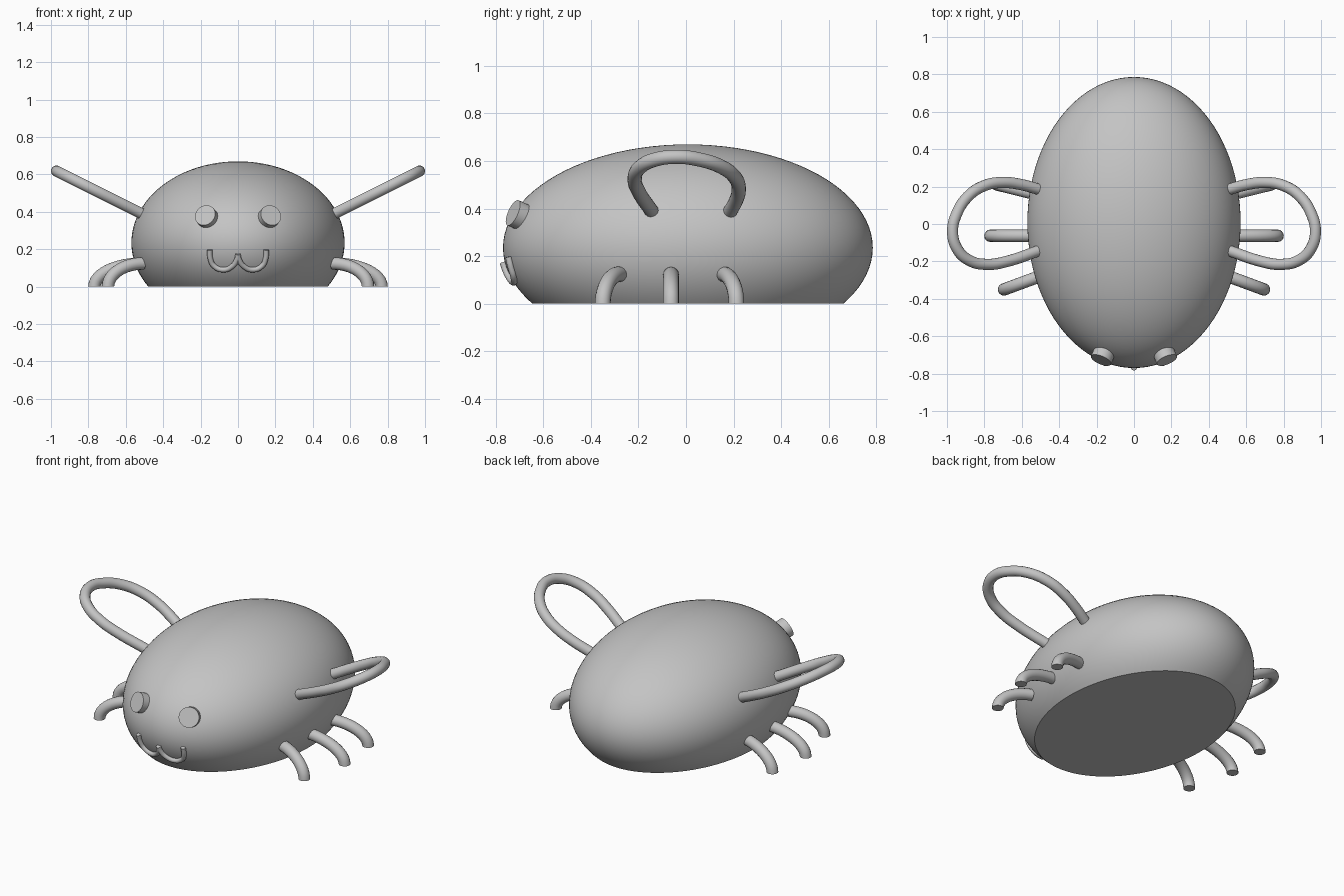
import bpy, bmesh, math
from mathutils import Vector, Matrix

if "Cube" in bpy.data.objects:
    bpy.data.objects.remove(bpy.data.objects["Cube"])

grey = bpy.data.materials.new("plain grey")
grey.diffuse_color = (0.55, 0.55, 0.55, 1)
grey.use_nodes = True
grey.node_tree.nodes["Principled BSDF"].inputs["Base Color"].default_value = grey.diffuse_color

CENTRE = Vector((0, 0.008, 0.235))
RADII = Vector((0.57, 0.778, 0.435))


def finish(obj):
    if not obj.data.materials:
        obj.data.materials.append(grey)
    bpy.ops.object.select_all(action='DESELECT')
    obj.select_set(True)
    bpy.context.view_layer.objects.active = obj
    if obj.type == 'CURVE':
        bpy.ops.object.convert(target='MESH')
    bpy.ops.object.shade_smooth_by_angle(angle=math.radians(35))


def from_bmesh(name, bm):
    bmesh.ops.recalc_face_normals(bm, faces=bm.faces)
    me = bpy.data.meshes.new(name)
    bm.to_mesh(me)
    bm.free()
    obj = bpy.data.objects.new(name, me)
    bpy.context.collection.objects.link(obj)
    finish(obj)


def tube(name, points, radius, handles=None):
    """Round tube through points; handles gives explicit (left, right) pairs."""
    cu = bpy.data.curves.new(name, 'CURVE')
    cu.dimensions = '3D'
    cu.bevel_depth = radius
    cu.bevel_resolution = 6
    cu.use_fill_caps = True
    cu.resolution_u = 12 if handles else 6
    sp = cu.splines.new('BEZIER')
    sp.bezier_points.add(len(points) - 1)
    for i, p in enumerate(points):
        bp = sp.bezier_points[i]
        bp.co = p
        if handles:
            bp.handle_left_type = bp.handle_right_type = 'FREE'
            bp.handle_left, bp.handle_right = handles[i]
        else:
            bp.handle_left_type = bp.handle_right_type = 'AUTO'
    obj = bpy.data.objects.new(name, cu)
    bpy.context.collection.objects.link(obj)
    finish(obj)


# Body: ellipsoid cut flat at the ground
bm = bmesh.new()
bmesh.ops.create_uvsphere(bm, u_segments=96, v_segments=48, radius=1)
bmesh.ops.transform(bm, matrix=Matrix.Translation(CENTRE) @ Matrix.Diagonal((*RADII, 1)), verts=bm.verts)
bmesh.ops.bisect_plane(bm, geom=bm.verts[:] + bm.edges[:] + bm.faces[:],
                       plane_co=(0, 0, 0), plane_no=(0, 0, 1), clear_inner=True)
bmesh.ops.holes_fill(bm, edges=[e for e in bm.edges if e.is_boundary], sides=0)
from_bmesh("body", bm)

# Wing outline in plan, rising outwards
WING = [(0.515, 0.187), (0.60, 0.21), (0.70, 0.222), (0.80, 0.205), (0.89, 0.145),
        (0.95, 0.05), (0.97, -0.04), (0.947, -0.13), (0.88, -0.195), (0.78, -0.216),
        (0.68, -0.2), (0.515, -0.145)]
# Legs: start y, end x, end y
LEGS = {"front": (-0.28, 0.695, -0.35), "middle": (-0.063, 0.768, -0.063), "back": (0.155, 0.735, 0.212)}

for side, s in (("right", 1), ("left", -1)):
    tube(side + "_wing", [(s * x, y, 0.39 + (x - 0.515) * 0.5) for x, y in WING], 0.03)

    for name, (y0, x1, y1) in LEGS.items():
        a, b = Vector((s * 0.505, y0, 0.124)), Vector((s * x1, y1, 0))
        ha = a + Vector((b.x - a.x, b.y - a.y, 0)) * 0.55
        hb = b + Vector((0, 0, 0.068))
        tube(f"{side}_{name}_leg", [a, b], 0.033,
             [(a - (ha - a), ha), (hb, b - Vector((0, 0, 0.068)))])

    # Eye: short disc facing outwards and up
    bm = bmesh.new()
    bmesh.ops.create_cone(bm, cap_ends=True, segments=32, radius1=0.058, radius2=0.058, depth=0.052)
    rot = Vector((s * 0.42, -1, 0.45)).to_track_quat('Z', 'Y').to_matrix().to_4x4()
    bmesh.ops.transform(bm, matrix=Matrix.Translation((s * 0.167, -0.706, 0.372)) @ rot, verts=bm.verts)
    from_bmesh(side + "_eye", bm)

    # Half of the mouth: U-shaped tube lying on the body
    pts = []
    for x, z in [(0.151, 0.197), (0.149, 0.155), (0.13, 0.112), (0.078, 0.09),
                 (0.027, 0.112), (0.006, 0.145), (0.0, 0.172)]:
        k = 1 - (x / RADII.x) ** 2 - ((z - CENTRE.z) / RADII.z) ** 2
        pts.append((s * x, CENTRE.y - RADII.y * math.sqrt(k) - 0.008, z))
    tube(side + "_mouth", pts, 0.014)
